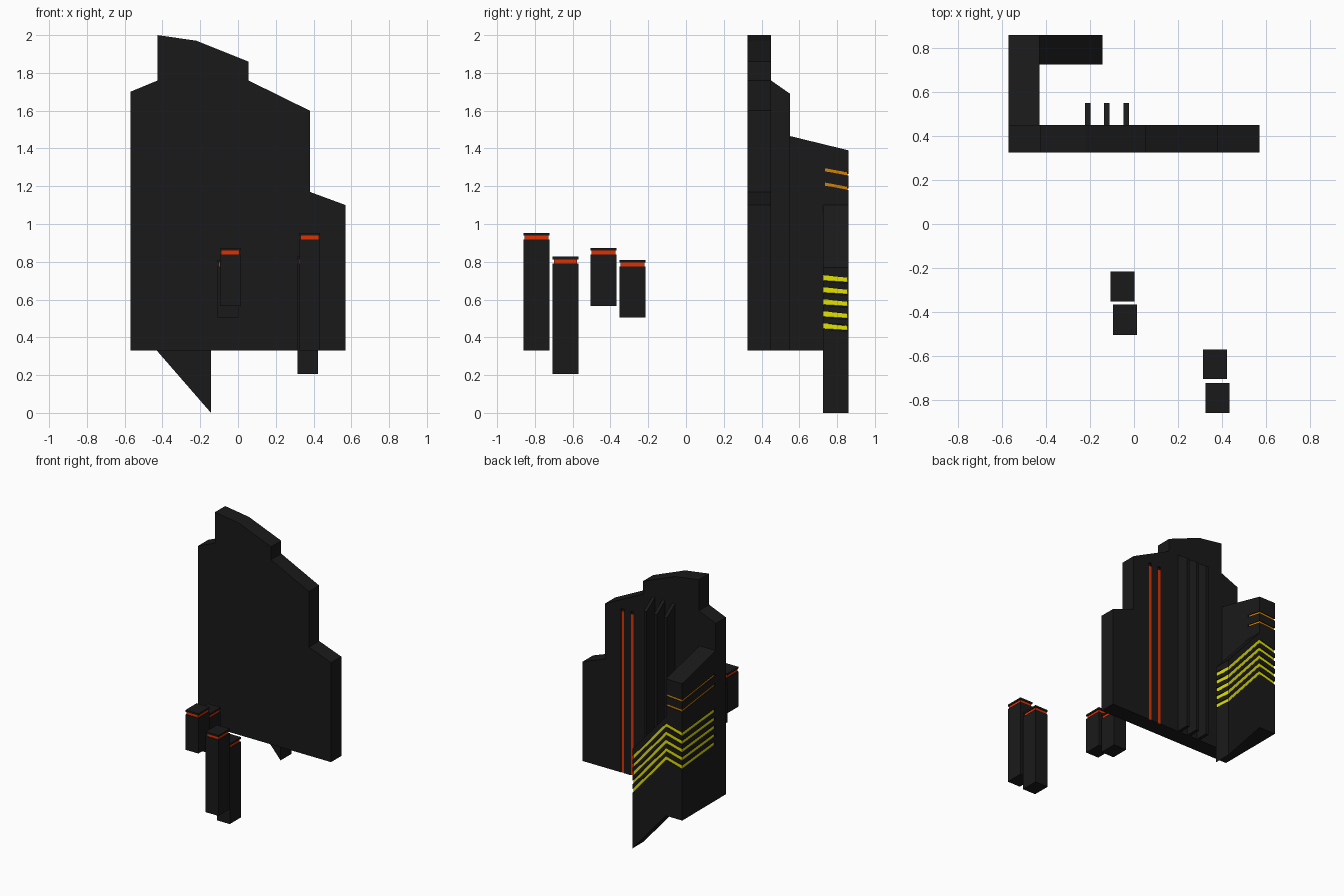
import bpy, bmesh
from mathutils import Vector

if "Cube" in bpy.data.objects:
    bpy.data.objects.remove(bpy.data.objects["Cube"])


def material(name, rgb):
    m = bpy.data.materials.new(name)
    m.diffuse_color = (*rgb, 1)
    m.use_nodes = True
    m.node_tree.nodes["Principled BSDF"].inputs["Base Color"].default_value = m.diffuse_color
    return m


DARK = material("charcoal", (0.0100, 0.0100, 0.0100))
RED = material("glowing_red", (0.76, 0.03, 0.0))
YELLOW = material("bright_yellow", (0.76, 0.76, 0.0))
AMBER = material("amber", (0.68, 0.22, 0.0))


def finish(bm, name, mat):
    bmesh.ops.recalc_face_normals(bm, faces=bm.faces)
    me = bpy.data.meshes.new(name)
    bm.to_mesh(me)
    bm.free()
    me.materials.append(mat)
    ob = bpy.data.objects.new(name, me)
    bpy.context.collection.objects.link(ob)
    return ob


def prism(name, points, direction, mat):
    """Closed outline swept along a direction."""
    bm = bmesh.new()
    face = bm.faces.new([bm.verts.new(p) for p in points])
    res = bmesh.ops.extrude_face_region(bm, geom=[face], use_keep_orig=True)
    verts = [g for g in res["geom"] if isinstance(g, bmesh.types.BMVert)]
    bmesh.ops.translate(bm, verts=verts, vec=Vector(direction))
    return finish(bm, name, mat)


def slab_xz(name, profile, y0, y1, mat):
    return prism(name, [(x, y0, z) for x, z in profile], (0, y1 - y0, 0), mat)


def slab_yz(name, profile, x0, x1, mat):
    return prism(name, [(x0, y, z) for y, z in profile], (x1 - x0, 0, 0), mat)


def box(name, x0, x1, y0, y1, z0, z1, mat):
    return slab_xz(name, [(x0, z0), (x1, z0), (x1, z1), (x0, z1)], y0, y1, mat)


def cut(cutter, *targets):
    cutter.hide_render = True
    cutter.hide_viewport = True
    for t in targets:
        mod = t.modifiers.new("groove", "BOOLEAN")
        mod.operation = "DIFFERENCE"
        mod.object = cutter


def band(name, inner, outer, height, mat):
    """Closed upright band between two matching paths."""
    bm = bmesh.new()
    rings = []
    for a, b in zip(inner, outer):
        rings.append([bm.verts.new((x, y, z + s * height / 2))
                      for (x, y, z), s in ((a, -1), (b, -1), (b, 1), (a, 1))])
    for r, q in zip(rings, rings[1:]):
        for k in range(4):
            j = (k + 1) % 4
            bm.faces.new((r[k], q[k], q[j], r[j]))
    bm.faces.new(rings[0])
    bm.faces.new(rings[-1][::-1])
    return finish(bm, name, mat)


def glowing_groove(name, path, height, mat, targets):
    """Cut a shallow groove along path(offset) and line its floor."""
    cut(band(name + "_cutter", path(-0.008), path(0.02), height, DARK), *targets)
    band(name, path(-0.009), path(-0.006), height, mat)


# main stepped wall
wall = slab_xz("front_wall",
               [(-0.57, 0.33), (0.57, 0.33), (0.57, 1.10), (0.38, 1.17), (0.38, 1.60),
                (0.055, 1.76), (0.055, 1.86), (-0.22, 1.97), (-0.425, 2.0),
                (-0.425, 1.76), (-0.57, 1.70)], 0.325, 0.45, DARK)

# side wall and slanted return wing
side = slab_yz("side_wall", [(0.45, 0.33), (0.86, 0.33), (0.86, 1.39), (0.45, 1.49)],
               -0.57, -0.43, DARK)
wing = slab_xz("return_wing", [(-0.43, 0.33), (-0.143, 0.0), (-0.143, 0.77), (-0.43, 1.10)],
               0.725, 0.86, DARK)

# vertical fins on the back of the wall
for i, x in enumerate((-0.21, -0.123, -0.036)):
    slab_yz(f"fin_{i + 1}", [(0.45, 0.33), (0.55, 0.33), (0.55, 1.69), (0.45, 1.76)],
            x - 0.0125, x + 0.0125, DARK)

# glowing vertical strips sunk in shallow grooves
for i, x in enumerate((0.146, 0.228)):
    w = 0.012
    cut(box(f"strip_cutter_{i + 1}", x - w, x + w, 0.438, 0.48, 0.30, 1.60, DARK), wall)
    box(f"light_strip_{i + 1}", x - w, x + w, 0.436, 0.447, 0.331, 1.578, RED)

# yellow bands wrap the wing and side wall
for i in range(5):
    z = 0.701 - 0.0637 * i
    glowing_groove(
        f"yellow_band_{i + 1}",
        lambda e: [(-0.143 + e, 0.7245, z + 0.014), (-0.143 + e, 0.86 + e, z - e),
                   (-0.43, 0.86 + e, z + 0.33), (-0.57 - e, 0.86 + e, z + 0.295),
                   (-0.57 - e, 0.46, z + 0.33)], 0.028, YELLOW, (side, wing))

# thin amber bands near the top
for i, z in enumerate((1.265, 1.189)):
    glowing_groove(
        f"amber_band_{i + 1}",
        lambda e: [(-0.43 + e, 0.735, z + 0.022), (-0.43 + e, 0.86 + e, z),
                   (-0.57 - e, 0.86 + e, z - 0.01), (-0.57 - e, 0.46, z + 0.04)],
        0.017, AMBER, (side,))

# four floating pillars: body, recessed glowing band, cap
PILLARS = [(-0.108, 0.002, -0.353, -0.215, 0.505, 0.81),
           (-0.096, 0.014, -0.505, -0.367, 0.565, 0.873),
           (0.314, 0.424, -0.706, -0.57, 0.205, 0.827),
           (0.325, 0.435, -0.86, -0.722, 0.33, 0.953)]
for i, (x0, x1, y0, y1, z0, z1) in enumerate(PILLARS):
    n = i + 1
    g = 0.006
    box(f"pillar_{n}", x0, x1, y0, y1, z0, z1 - 0.035, DARK)
    box(f"pillar_band_{n}", x0 + g, x1 - g, y0 + g, y1 - g, z1 - 0.035, z1 - 0.014, RED)
    box(f"pillar_cap_{n}", x0, x1, y0, y1, z1 - 0.014, z1, DARK)
